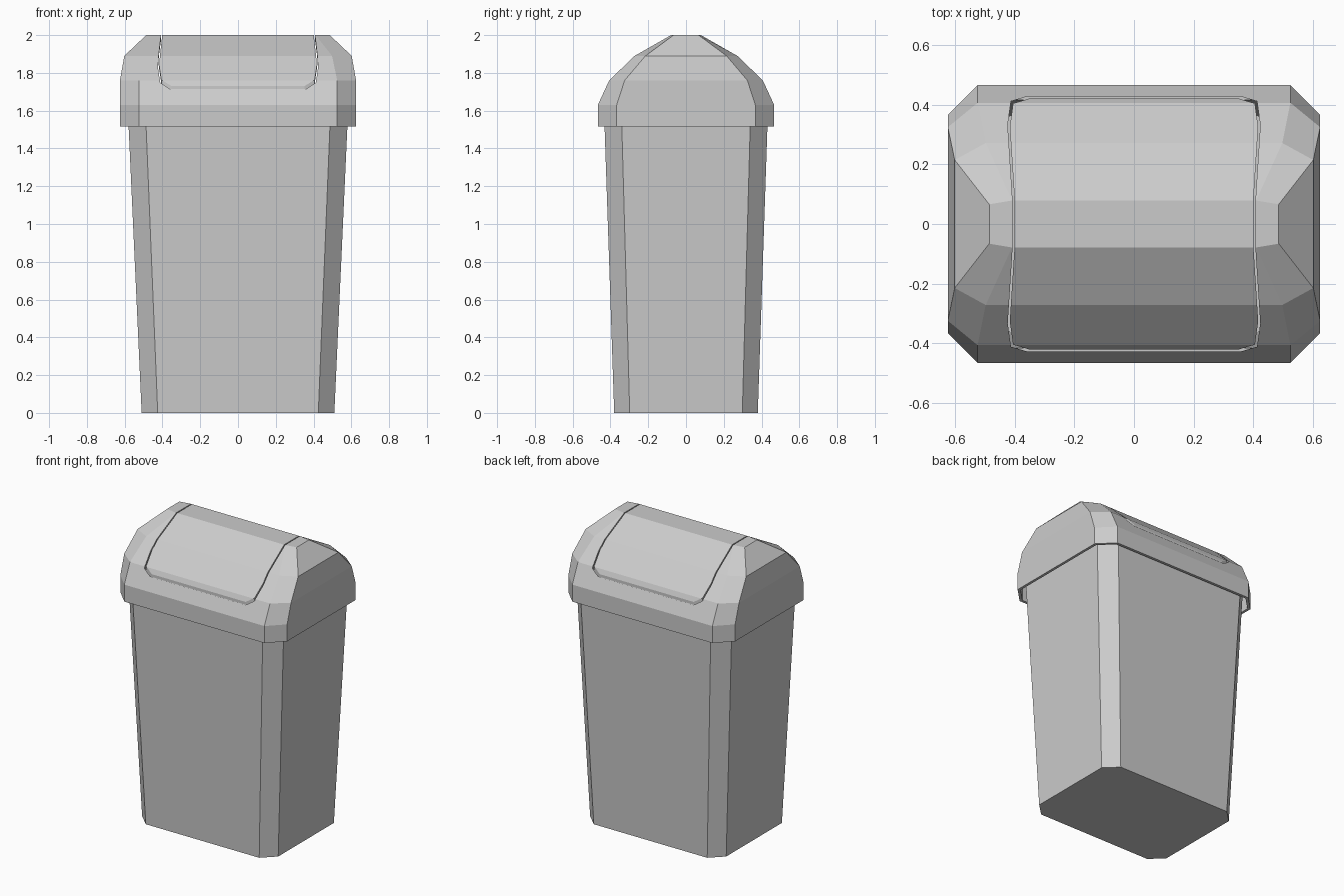
import bpy, bmesh

if "Cube" in bpy.data.objects:
    bpy.data.objects.remove(bpy.data.objects["Cube"])

THICK = 0.018


def octagon(z, xo, xi, yo, yi):
    """Chamfered rectangle: outer half sizes xo, yo and flat half lengths xi, yi."""
    return [(xi, -yo, z), (xo, -yi, z), (xo, yi, z), (xi, yo, z),
            (-xi, yo, z), (-xo, yi, z), (-xo, -yi, z), (-xi, -yo, z)]


def loft(name, rings):
    """Skin a stack of rings and cap both ends."""
    bm = bmesh.new()
    loops = [[bm.verts.new(p) for p in r] for r in rings]
    n = len(loops[0])
    for a, b in zip(loops, loops[1:]):
        for i in range(n):
            j = (i + 1) % n
            bm.faces.new((a[i], a[j], b[j], b[i]))
    bm.faces.new(loops[0][::-1])
    bm.faces.new(loops[-1])
    bmesh.ops.recalc_face_normals(bm, faces=bm.faces)
    mesh = bpy.data.meshes.new(name)
    bm.to_mesh(mesh)
    bm.free()
    obj = bpy.data.objects.new(name, mesh)
    bpy.context.collection.objects.link(obj)
    return obj


def hollow(name, sections, open_top):
    """Shell with wall thickness, open at the top or at the bottom."""
    t = THICK
    outer = [octagon(*s) for s in sections]
    inner = [octagon(s[0], s[1] - t, s[2] - t * .4, s[3] - t, s[4] - t * .4)
             for s in sections]
    closed = 0 if open_top else -1
    shift = t if open_top else -t
    inner[closed] = [(x, y, z + shift) for x, y, z in inner[closed]]
    if open_top:
        return loft(name, outer + inner[::-1])
    return loft(name, outer[::-1] + inner)


def boolean(obj, cutter, operation):
    mod = obj.modifiers.new("cut", "BOOLEAN")
    mod.operation = operation
    mod.solver = "EXACT"
    mod.object = cutter
    bpy.context.view_layer.objects.active = obj
    bpy.ops.object.modifier_apply(modifier=mod.name)
    bpy.data.objects.remove(cutter)


def flap_prism(grow):
    """Vertical prism with the flap outline, slightly waisted at the ridge."""
    half = [(0.355, -0.424), (0.409, -0.408), (0.42, -0.33), (0.404, -0.08)]
    right = half + [(x, -y) for x, y in half[::-1]]
    pts = right + [(-x, y) for x, y in right[::-1]]
    pts = [(x + (grow if x > 0 else -grow), y + (grow if y > 0 else -grow))
           for x, y in pts]
    return loft("flap_cutter", [[(x, y, z) for x, y in pts] for z in (1.4, 2.2)])


# Tapered bin body, reaching up inside the lid
hollow("bin_body", [(0, 0.51, 0.425, 0.38, 0.298),
                    (1.60, 0.583, 0.49, 0.434, 0.342)], True)

# Faceted domed lid
LID = [(1.515, 0.625, 0.525, 0.467, 0.367),
       (1.63, 0.625, 0.525, 0.467, 0.367),
       (1.76, 0.625, 0.525, 0.407, 0.325),
       (1.89, 0.602, 0.498, 0.272, 0.215),
       (2.0, 0.486, 0.41, 0.079, 0.066)]
lid = hollow("lid", LID, False)
boolean(lid, flap_prism(0.004), "DIFFERENCE")

# Swing flap filling the opening, with a thin gap around it
flap = hollow("swing_flap", LID, False)
boolean(flap, flap_prism(-0.003), "INTERSECT")
